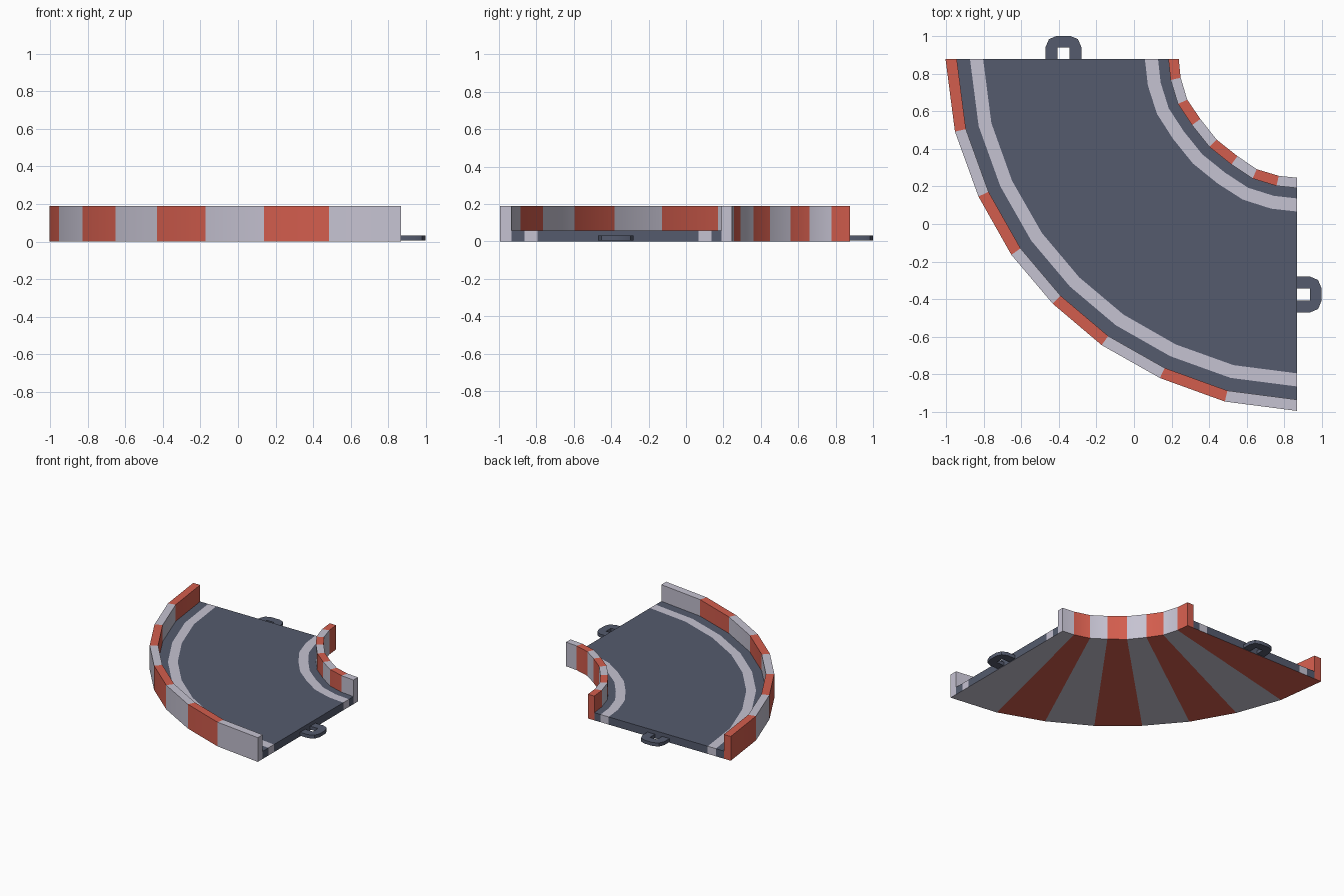
import bpy, bmesh, math

if "Cube" in bpy.data.objects:
    bpy.data.objects.remove(bpy.data.objects["Cube"])

CX, CY = 0.868, 0.876          # centre of the bend
R_IN, R_OUT = 0.63, 1.87


def material(name, rgb):
    m = bpy.data.materials.new(name)
    m.diffuse_color = (*rgb, 1)
    m.use_nodes = True
    m.node_tree.nodes["Principled BSDF"].inputs["Base Color"].default_value = m.diffuse_color
    return m


RED, WHITE, SLATE = 0, 1, 2
MATS = [material("kerb red", (0.65, 0.11, 0.075)),
        material("pale grey", (0.56, 0.54, 0.64)),
        material("slate asphalt", (0.09, 0.105, 0.155))]

# half of each edge curve, mirrored over the diagonal to give 8 segments
HALF_OUT = [(1.87, 0), (1.82, 0.385), (1.695, 0.73), (1.52, 1.04), (1.30, 1.30)]
HALF_IN = [(0.63, 0), (0.62, 0.098), (0.585, 0.215), (0.515, 0.318), (0.428, 0.428)]


def full(half):
    return half + [(b, a) for a, b in half[-2::-1]]


OUTER, INNER = full(HALF_OUT), full(HALF_IN)


def bend_point(i, r, z):
    t = (r - R_IN) / (R_OUT - R_IN)
    (a, b), (c, d) = INNER[i], OUTER[i]
    return (CX - a - t * (c - a), CY - b - t * (d - b), z)


def finish(name, bm):
    bmesh.ops.recalc_face_normals(bm, faces=bm.faces)
    mesh = bpy.data.meshes.new(name)
    bm.to_mesh(mesh)
    bm.free()
    for m in MATS:
        mesh.materials.append(m)
    ob = bpy.data.objects.new(name, mesh)
    bpy.context.collection.objects.link(ob)
    bpy.ops.object.select_all(action='DESELECT')
    ob.select_set(True)
    bpy.context.view_layer.objects.active = ob
    bpy.ops.object.shade_smooth_by_angle(angle=math.radians(30))
    return ob


def sweep(name, radii, height, lanes=None):
    """Sweep a slab through the bend; lanes colour the top, else alternate by segment."""
    bm = bmesh.new()
    n = len(OUTER)
    lo = [[bm.verts.new(bend_point(i, r, 0)) for r in radii] for i in range(n)]
    hi = [[bm.verts.new(bend_point(i, r, height)) for r in radii] for i in range(n)]

    def face(verts, col):
        bm.faces.new(verts).material_index = col

    for k in range(len(radii) - 1):
        for i in range(n - 1):
            stripe = i % 2
            top = lanes[k] if lanes else stripe
            face((lo[i][k], lo[i][k+1], lo[i+1][k+1], lo[i+1][k]), stripe)
            face((hi[i][k], hi[i][k+1], hi[i+1][k+1], hi[i+1][k]), top)
        for i, stripe in ((0, RED), (n - 1, WHITE)):
            face((lo[i][k], lo[i][k+1], hi[i][k+1], hi[i][k]),
                 lanes[k] if lanes else stripe)
    for k in (0, len(radii) - 1):
        for i in range(n - 1):
            face((lo[i][k], lo[i+1][k], hi[i+1][k], hi[i][k]), i % 2)
    return finish(name, bm)


# road with its two edge lines, and the striped walls
sweep("road", [0.685, 0.74, 0.81, 1.67, 1.74, 1.81], 0.06,
      [SLATE, WHITE, SLATE, WHITE, SLATE])
sweep("outer_wall", [1.81, 1.87], 0.19)
sweep("inner_wall", [0.63, 0.685], 0.19)


# connector loops on both ends: half outlines (across, outwards), mirrored
LOOP_OUT = [(0.095, -0.01), (0.095, 0.065), (0.077, 0.107), (0.036, 0.124)]
LOOP_IN = [(0.031, -0.01), (0.031, 0.055), (0.031, 0.063), (0.02, 0.063)]


def connector(name, place):
    bm = bmesh.new()

    def ring(half, z):
        pts = half + [(-u, v) for u, v in reversed(half)]
        return [bm.verts.new((*place(u, v), z)) for u, v in pts]

    rings = [ring(LOOP_OUT, 0.005), ring(LOOP_OUT, 0.032),
             ring(LOOP_IN, 0.032), ring(LOOP_IN, 0.005)]
    for a, b in zip(rings, rings[1:] + rings[:1]):
        for j in range(len(a) - 1):
            bm.faces.new((a[j], a[j+1], b[j+1], b[j]))
    for j in (0, -1):
        bm.faces.new([r[j] for r in rings])
    for f in bm.faces:
        f.material_index = SLATE
    finish(name, bm)


connector("back_connector", lambda u, v: (-0.375 + u, CY + v))
connector("right_connector", lambda u, v: (CX + v + 0.004, -0.375 + u))
